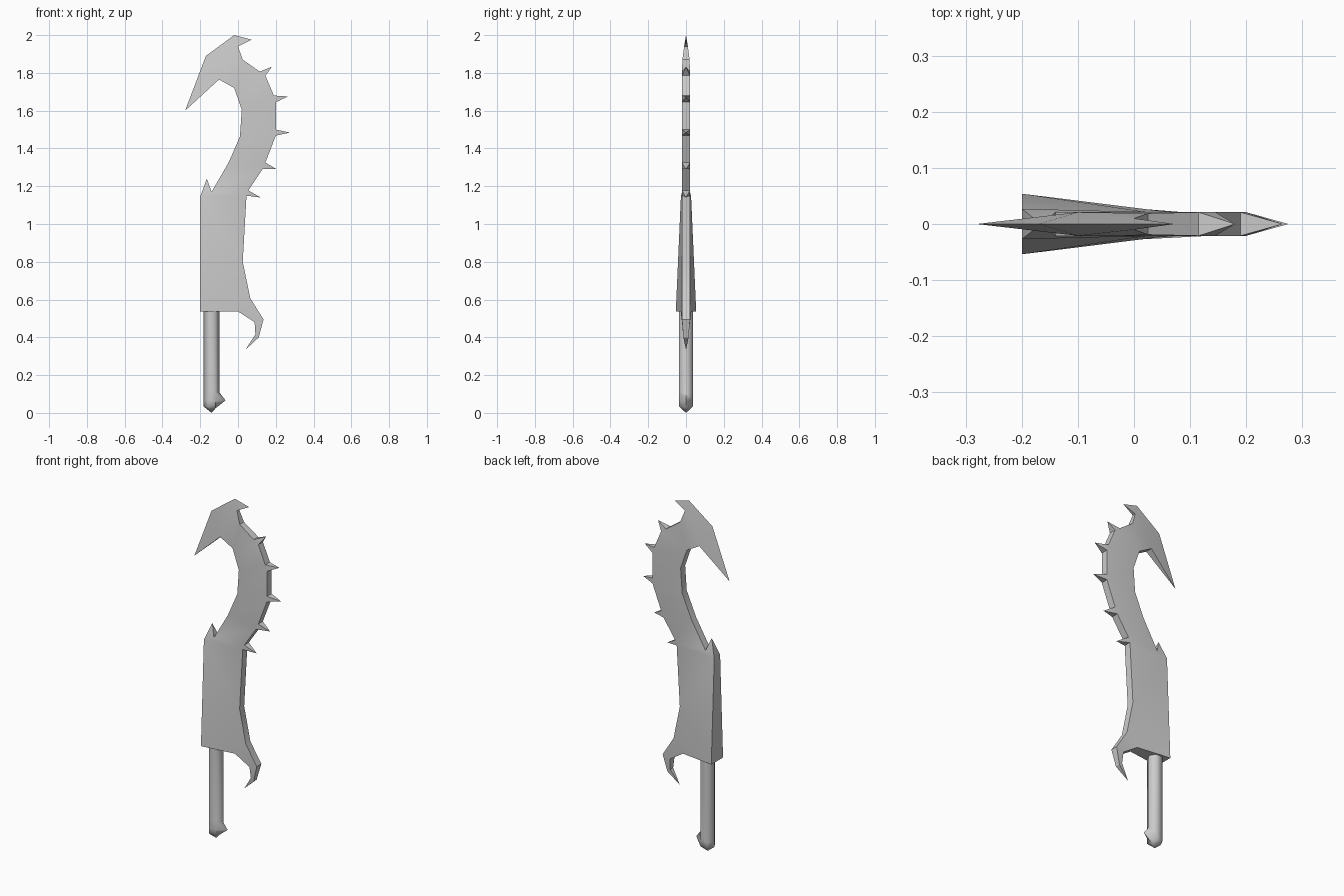
import bpy, bmesh, math

cube = bpy.data.objects.get("Cube")
if cube:
    bpy.data.objects.remove(cube)

grey = bpy.data.materials.new("plain_grey")
grey.use_nodes = True
grey.diffuse_color = (0.6, 0.6, 0.6, 1)
grey.node_tree.nodes["Principled BSDF"].inputs["Base Color"].default_value = (0.6, 0.6, 0.6, 1)


def finish(bm, name, angle):
    """Turn a bmesh into a smooth-shaded object with sharp corners kept."""
    bmesh.ops.recalc_face_normals(bm, faces=bm.faces)
    mesh = bpy.data.meshes.new(name)
    bm.to_mesh(mesh)
    bm.free()
    mesh.materials.append(grey)
    obj = bpy.data.objects.new(name, mesh)
    bpy.context.collection.objects.link(obj)
    bpy.ops.object.select_all(action="DESELECT")
    obj.select_set(True)
    bpy.context.view_layer.objects.active = obj
    bpy.ops.object.shade_smooth_by_angle(angle=math.radians(angle))
    return obj


# Blade: front faces are laid out first, then mirrored and joined by walls
bm = bmesh.new()
twin = {}
FULL = 0.021


def point(x, z, half=FULL):
    """Front vertex with its mirrored twin; sharp tips share one vertex."""
    front = bm.verts.new((x, -half, z))
    twin[front] = bm.verts.new((x, half, z)) if half else front
    return front


def tip(x, z):
    return point(x, z, 0)


def face(*verts):
    bm.faces.new(verts)


# Curved neck: each section has an inner point and a spike on the outer edge
sections = [
    # inner, spike start, spike tip, spike end
    ((-0.14, 1.17), (0.045, 1.15), (0.12, 1.14), (0.055, 1.178)),
    ((-0.05, 1.325), (0.13, 1.29), (0.205, 1.29), (0.145, 1.325)),
    ((0.01, 1.463), (0.2, 1.468), (0.275, 1.484), (0.2, 1.5)),
    ((0.02, 1.605), (0.2, 1.645), (0.265, 1.675), (0.19, 1.68)),
    ((-0.02, 1.72), (0.145, 1.785), (0.18, 1.833), (0.115, 1.807)),
]
inner = outer = None
for inside, start, end, finish_pt in sections:
    a, lo, hi = point(*inside), point(*start), point(*finish_pt)
    face(a, lo, hi)
    face(lo, tip(*end), hi)
    if inner:
        face(inner, outer, lo, a)
    else:
        neck_in, neck_out = a, lo
    inner, outer = a, hi

# Head: long beak, sharp upper ridge and small rear barb
brow = point(-0.1, 1.765)
nape = point(0.025, 1.87, 0.019)
notch = point(0, 1.94, 0.01)
ridge, crown = tip(-0.17, 1.89), tip(-0.02, 2.0)
face(inner, outer, nape)
face(inner, nape, notch, brow)
face(brow, notch, crown, ridge)
face(brow, ridge, tip(-0.28, 1.6))
face(notch, tip(0.072, 1.976), crown)

# Wide lower blade, thickest at the lower back corner
heel = point(-0.2, 0.537, 0.054)
shoulder = point(-0.2, 1.145, 0.027)
base = point(0, 0.537, 0.028)
flare = point(0.065, 0.607)
waist = point(0.025, 0.8)
face(heel, base, flare)
face(heel, flare, waist)
face(heel, waist, shoulder)
face(waist, neck_out, shoulder)
face(shoulder, neck_out, neck_in)
face(shoulder, neck_in, tip(-0.165, 1.24))

# Guard hook curling down
knuckle, palm = point(0.135, 0.495), point(0.088, 0.48)
bend, crook = point(0.11, 0.4, 0.014), point(0.092, 0.415, 0.014)
face(base, flare, knuckle, palm)
face(palm, knuckle, bend, crook)
face(crook, bend, tip(0.04, 0.335))

# Back faces and edge walls
rim = [e.verts[:] for e in bm.edges if e.is_boundary]
for f in bm.faces[:]:
    face(*[twin[v] for v in reversed(f.verts)])
for a, b in rim:
    loop = list(dict.fromkeys([a, b, twin[b], twin[a]]))
    if len(loop) > 2:
        face(*loop)
finish(bm, "blade", 30)

# Handle: hexagonal grip with a pointed pommel and a side nub
bm = bmesh.new()
SIDES, RADIUS, CENTRE = 6, 0.042, -0.14
rings = []
for z in (0.56, 0.108, 0.066, 0.034):
    ring = []
    for i in range(SIDES):
        t = math.tau * i / SIDES
        ring.append(bm.verts.new((CENTRE + RADIUS * math.cos(t), RADIUS * math.sin(t), z)))
    rings.append(ring)
rings[2][0].co.x = -0.066
rings[3][0].co.x, rings[3][0].co.z = -0.118, 0.025
bm.faces.new(rings[0])
foot = bm.verts.new((CENTRE, 0, 0))
for i in range(SIDES):
    j = (i + 1) % SIDES
    for up, down in zip(rings, rings[1:]):
        bm.faces.new((up[i], up[j], down[j], down[i]))
    bm.faces.new((rings[-1][i], rings[-1][j], foot))
finish(bm, "handle", 65)
